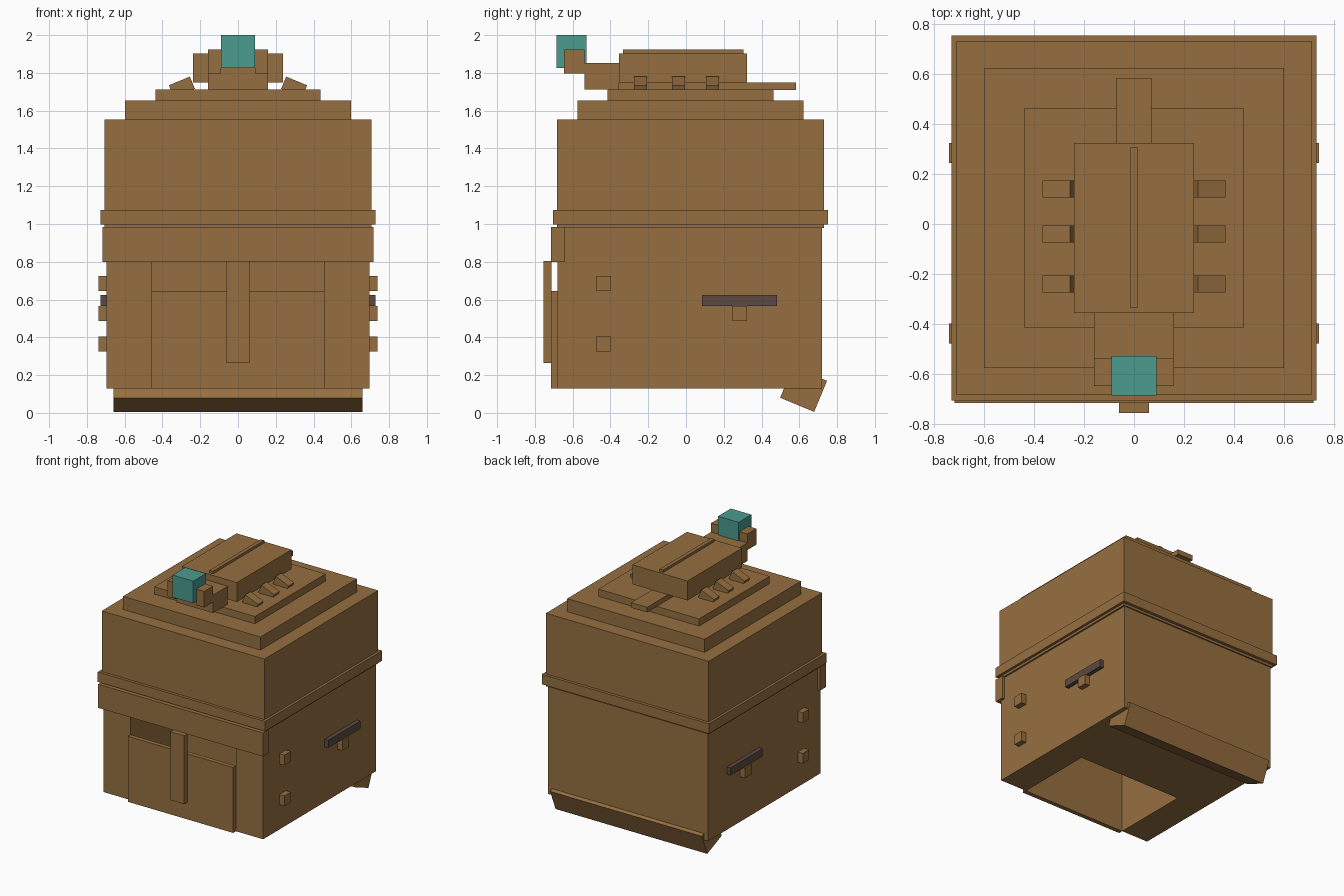
import bpy
import bmesh
from math import radians
from mathutils import Matrix, Vector

default = bpy.data.objects.get("Cube")
if default:
    bpy.data.objects.remove(default, do_unlink=True)


def make_material(name, rgb):
    mat = bpy.data.materials.new(name)
    mat.use_nodes = True
    colour = (*rgb, 1.0)
    mat.diffuse_color = colour
    bsdf = mat.node_tree.nodes["Principled BSDF"]
    bsdf.inputs["Base Color"].default_value = colour
    bsdf.inputs["Roughness"].default_value = 0.8
    return mat


BROWN = make_material("warm brown", (0.305, 0.159, 0.051))
DARK = make_material("dark grey brown", (0.107, 0.07, 0.054))
TEAL = make_material("teal", (0.069, 0.328, 0.279))


def finish(name, bm, mat):
    bmesh.ops.recalc_face_normals(bm, faces=bm.faces)
    mesh = bpy.data.meshes.new(name)
    bm.to_mesh(mesh)
    bm.free()
    mesh.materials.append(mat)
    obj = bpy.data.objects.new(name, mesh)
    bpy.context.scene.collection.objects.link(obj)
    return obj


def box(name, x, y, z, mat=BROWN, turn=0, axis="X"):
    """Box from its (low, high) range on each axis, turned about its centre."""
    ranges = (x, y, z)
    centre = Vector([(low + high) / 2 for low, high in ranges])
    size = Vector([high - low for low, high in ranges])
    bm = bmesh.new()
    bmesh.ops.create_cube(bm, size=1, matrix=Matrix.Diagonal(size).to_4x4())
    obj = finish(name, bm, mat)
    obj.location = centre
    obj.rotation_euler["XYZ".index(axis)] = radians(turn)
    return obj


def wide(half):
    return (-half, half)


def mirrored_box(name, x, y, z, mat=BROWN, turn=0, axis="X"):
    """Matching boxes on the left (+x) and right (-x)."""
    box("left_" + name, x, y, z, mat, turn, axis)
    box("right_" + name, (-x[1], -x[0]), y, z, mat, -turn, axis)


def prism(name, outline, z, mat=BROWN):
    bm = bmesh.new()
    face = bm.faces.new([bm.verts.new((px, py, z[0])) for px, py in outline])
    top = bmesh.ops.extrude_face_region(bm, geom=[face])["geom"]
    moved = [v for v in top if isinstance(v, bmesh.types.BMVert)]
    bmesh.ops.translate(bm, vec=(0, 0, z[1] - z[0]), verts=moved)
    return finish(name, bm, mat)


# Lower body, with a cavity open to the front and below
half, front, back = 0.695, -0.68, 0.72
door_half, cavity_back = 0.458, -0.05
prism("lower_body", [
    (-half, front), (-door_half, front), (-door_half, cavity_back),
    (door_half, cavity_back), (door_half, front), (half, front),
    (half, back), (-half, back)], (0.13, 0.8))
box("lower_body_top", wide(half), (front, back), (0.8, 0.978))
box("lintel", wide(0.717), (-0.715, -0.64), (0.8, 0.985))

# Front door and its upright handle
box("door", wide(door_half), (-0.715, front), (0.13, 0.645))
box("door_handle", wide(0.06), (-0.755, -0.713), (0.265, 0.803))

# Tilted foot under the back edge
box("back_foot", wide(0.66), (0.525, 0.72), (0.036, 0.214), turn=-22.5)

# Upper body, band and stepped roof
box("upper_body", wide(0.708), (-0.682, 0.73), (0.978, 1.552))
box("band", wide(0.728), (-0.704, 0.753), (0.997, 1.075))
box("lower_roof_step", wide(0.598), (-0.575, 0.622), (1.55, 1.655))
box("upper_roof_step", wide(0.438), (-0.415, 0.463), (1.654, 1.712))

# Roof housing with ridge and tail
box("roof_housing", wide(0.239), (-0.355, 0.323), (1.75, 1.903))
box("housing_ridge", wide(0.015), (-0.333, 0.305), (1.9, 1.923))
box("tail", wide(0.07), (-0.36, 0.583), (1.71, 1.75))

# Neck, cheeks and teal block
box("neck", wide(0.159), (-0.537, -0.355), (1.711, 1.853))
mirrored_box("cheek", (0.09, 0.159), (-0.647, -0.537), (1.797, 1.923))
box("teal_block", wide(0.09), (-0.685, -0.527), (1.826, 2.0), TEAL)

# Three tilted legs on each side of the housing
for number, y in enumerate((-0.24, -0.04, 0.14), 1):
    mirrored_box(f"leg_{number}", (0.237, 0.357), (y - 0.034, y + 0.034),
                 (1.69, 1.76), turn=22.5, axis="Y")

# Side pegs and handles
for name, y, z in (("upper_peg", -0.437, 0.685),
                   ("lower_peg", -0.437, 0.365),
                   ("handle_peg", 0.283, 0.526)):
    mirrored_box(name, (0.69, 0.738), (y - 0.04, y + 0.04), (z - 0.04, z + 0.04))
mirrored_box("side_handle", (0.69, 0.727), (0.085, 0.483), (0.565, 0.625), DARK)
